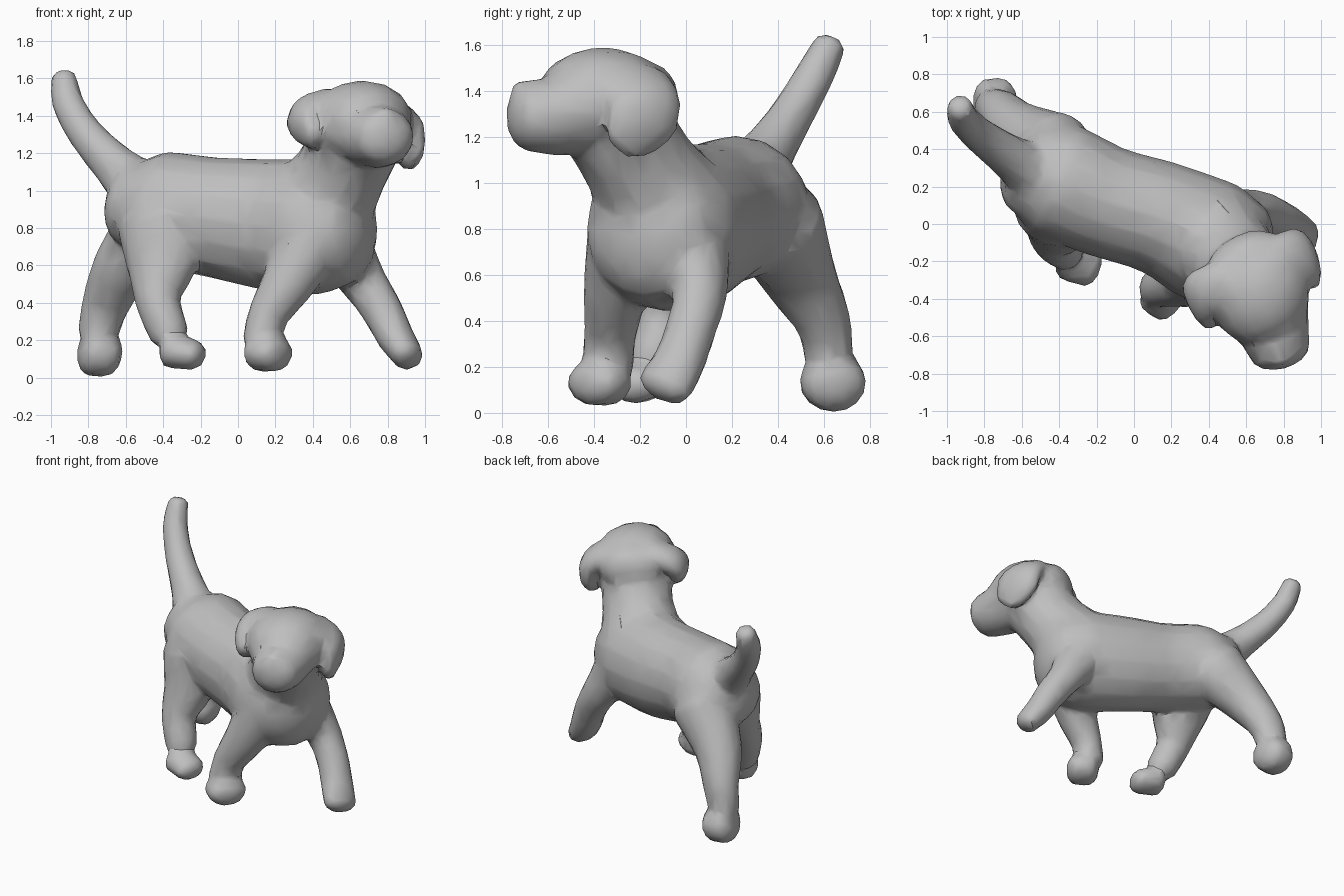
import bpy, bmesh, math
from mathutils import Vector

if "Cube" in bpy.data.objects:
    bpy.data.objects.remove(bpy.data.objects["Cube"], do_unlink=True)

coat = bpy.data.materials.new("grey_coat")
coat.use_nodes = True
GREY = (0.52, 0.52, 0.52, 1)
coat.diffuse_color = GREY
coat.node_tree.nodes["Principled BSDF"].inputs["Base Color"].default_value = GREY

UP = Vector((0, 0, 1))
BODY_FWD = Vector((0.93, -0.37, 0))
HEAD_FWD = Vector((0.37, -0.93, 0))


def spline(keys, steps=4):
    """Smooth curve through keys of (x, y, z, side radius, upright radius)."""
    out = []
    for i in range(len(keys) - 1):
        a, b = keys[max(i - 1, 0)], keys[i]
        c, d = keys[i + 1], keys[min(i + 2, len(keys) - 1)]
        for s in range(steps):
            t = s / steps
            out.append([q + (r - p) * t / 2 + (p - 2.5 * q + 2 * r - s4 / 2) * t * t
                        + (s4 - p + 3 * (q - r)) / 2 * t ** 3
                        for p, q, r, s4 in zip(a, b, c, d)])
    return out + [list(keys[-1])]


def limb(bm, keys, up, cap=0.6, sides=16):
    """Elliptical tube with rounded ends, added to bm."""
    pts = spline(keys)
    pos = [Vector(p[:3]) for p in pts]
    tans = [(pos[min(i + 1, len(pos) - 1)] - pos[max(i - 1, 0)]).normalized()
            for i in range(len(pos))]
    sections = [(c, t, p[3], p[4]) for c, t, p in zip(pos, tans, pts)]

    def dome(section, sign):
        c, t, w, h = section
        reach = cap * (w + h) / 2
        return [(c + t * sign * reach * math.sin(a), t, w * math.cos(a), h * math.cos(a))
                for a in (0.4, 0.8, 1.15, 1.45)]

    sections = dome(sections[0], -1)[::-1] + sections + dome(sections[-1], 1)
    rings = []
    for c, t, w, h in sections:
        side = t.cross(up).normalized()
        top = side.cross(t)
        rings.append([bm.verts.new(c + side * w * math.cos(k * math.tau / sides)
                                   + top * h * math.sin(k * math.tau / sides))
                      for k in range(sides)])
    for lo, hi in zip(rings, rings[1:]):
        for k in range(sides):
            n = (k + 1) % sides
            bm.faces.new((lo[k], lo[n], hi[n], hi[k]))
    bm.faces.new(rings[0][::-1])
    bm.faces.new(rings[-1])


def fused(name, limbs, voxel, ratio, smooth):
    """Merge overlapping limbs into a single low-poly skin."""
    bm = bmesh.new()
    for args in limbs:
        limb(bm, *args)
    bmesh.ops.recalc_face_normals(bm, faces=bm.faces)
    mesh = bpy.data.meshes.new(name)
    bm.to_mesh(mesh)
    bm.free()
    mesh.materials.append(coat)
    obj = bpy.data.objects.new(name, mesh)
    bpy.context.collection.objects.link(obj)
    rm = obj.modifiers.new("fuse", "REMESH")
    rm.mode, rm.voxel_size = "VOXEL", voxel
    sm = obj.modifiers.new("soften", "SMOOTH")
    sm.factor, sm.iterations = 0.5, smooth
    dec = obj.modifiers.new("facet", "DECIMATE")
    dec.ratio = ratio
    bpy.ops.object.select_all(action="DESELECT")
    obj.select_set(True)
    bpy.context.view_layer.objects.active = obj
    for m in [m.name for m in obj.modifiers]:
        bpy.ops.object.modifier_apply(modifier=m)
    bpy.ops.object.shade_smooth_by_angle(angle=math.radians(32))


# Trunk, neck and head
torso = [(-0.55, 0.29, 0.93, .25, .24), (-0.42, 0.24, 0.9, .31, .31),
         (-0.15, 0.12, 0.86, .3, .32), (0.15, 0.03, 0.82, .305, .35),
         (0.4, -0.09, 0.8, .335, .36), (0.54, -0.15, 0.8, .3, .32)]
neck = [(0.42, -0.09, 0.88, .3, .31), (0.54, -0.205, 1.08, .24, .25),
        (0.62, -0.3, 1.25, .24, .25)]
head = [(0.58, -0.17, 1.37, .21, .16), (0.64, -0.29, 1.365, .28, .22),
        (0.69, -0.43, 1.345, .265, .23), (0.745, -0.56, 1.295, .2, .18),
        (0.78, -0.68, 1.29, .165, .155)]
nose = [(0.775, -0.67, 1.385, .08, .06), (0.79, -0.72, 1.385, .075, .06)]

# Floppy ears growing out of the skull, broad along the head
left_ear = [(0.78, -0.2, 1.44, .08, .14), (0.88, -0.175, 1.36, .085, .16),
            (0.915, -0.2, 1.27, .075, .165), (0.935, -0.27, 1.18, .05, .11)]
right_ear = [(0.49, -0.31, 1.47, .08, .12), (0.38, -0.36, 1.425, .085, .13),
             (0.355, -0.42, 1.36, .07, .125), (0.40, -0.51, 1.285, .045, .08)]

# Tail curls up and back
tail = [(-0.55, 0.28, 1.03, .15, .15), (-0.68, 0.37, 1.155, .115, .115),
        (-0.82, 0.47, 1.31, .095, .095), (-0.91, 0.56, 1.47, .085, .085),
        (-0.93, 0.625, 1.6, .07, .07)]

# Legs in mid stride, each followed by its paw
front_right_leg = [(0.4, -0.25, 0.77, .18, .2), (0.28, -0.305, 0.53, .14, .15),
                   (0.165, -0.33, 0.34, .115, .11), (0.13, -0.34, 0.2, .115, .105)]
front_right_paw = [(0.125, -0.35, 0.135, .135, .105), (0.195, -0.4, 0.13, .135, .1)]
front_left_leg = [(0.5, 0.02, 0.77, .17, .2), (0.66, 0.06, 0.53, .12, .13),
                  (0.77, 0.02, 0.36, .11, .11), (0.84, -0.03, 0.22, .115, .1),
                  (0.905, -0.09, 0.12, .125, .085)]
hind_right_leg = [(-0.42, 0.07, 0.82, .19, .23), (-0.41, 0.0, 0.6, .155, .195),
                  (-0.43, -0.08, 0.42, .12, .125), (-0.37, -0.14, 0.24, .11, .11)]
hind_right_paw = [(-0.35, -0.19, 0.145, .115, .1), (-0.235, -0.23, 0.12, .11, .08)]
hind_left_leg = [(-0.42, 0.39, 0.82, .21, .23), (-0.61, 0.49, 0.6, .165, .165),
                 (-0.705, 0.595, 0.4, .12, .13), (-0.75, 0.62, 0.24, .105, .11)]
hind_left_paw = [(-0.775, 0.635, 0.14, .145, .135), (-0.7, 0.645, 0.125, .14, .125)]

fused("puppy_body", [
    (torso, UP), (neck, BODY_FWD), (head, UP), (nose, UP), (tail, BODY_FWD),
    (left_ear, HEAD_FWD), (right_ear, HEAD_FWD),
    (front_right_leg, BODY_FWD), (front_right_paw, UP),
    (front_left_leg, BODY_FWD),
    (hind_right_leg, BODY_FWD), (hind_right_paw, UP),
    (hind_left_leg, BODY_FWD), (hind_left_paw, UP)], 0.022, 0.09, 4)
